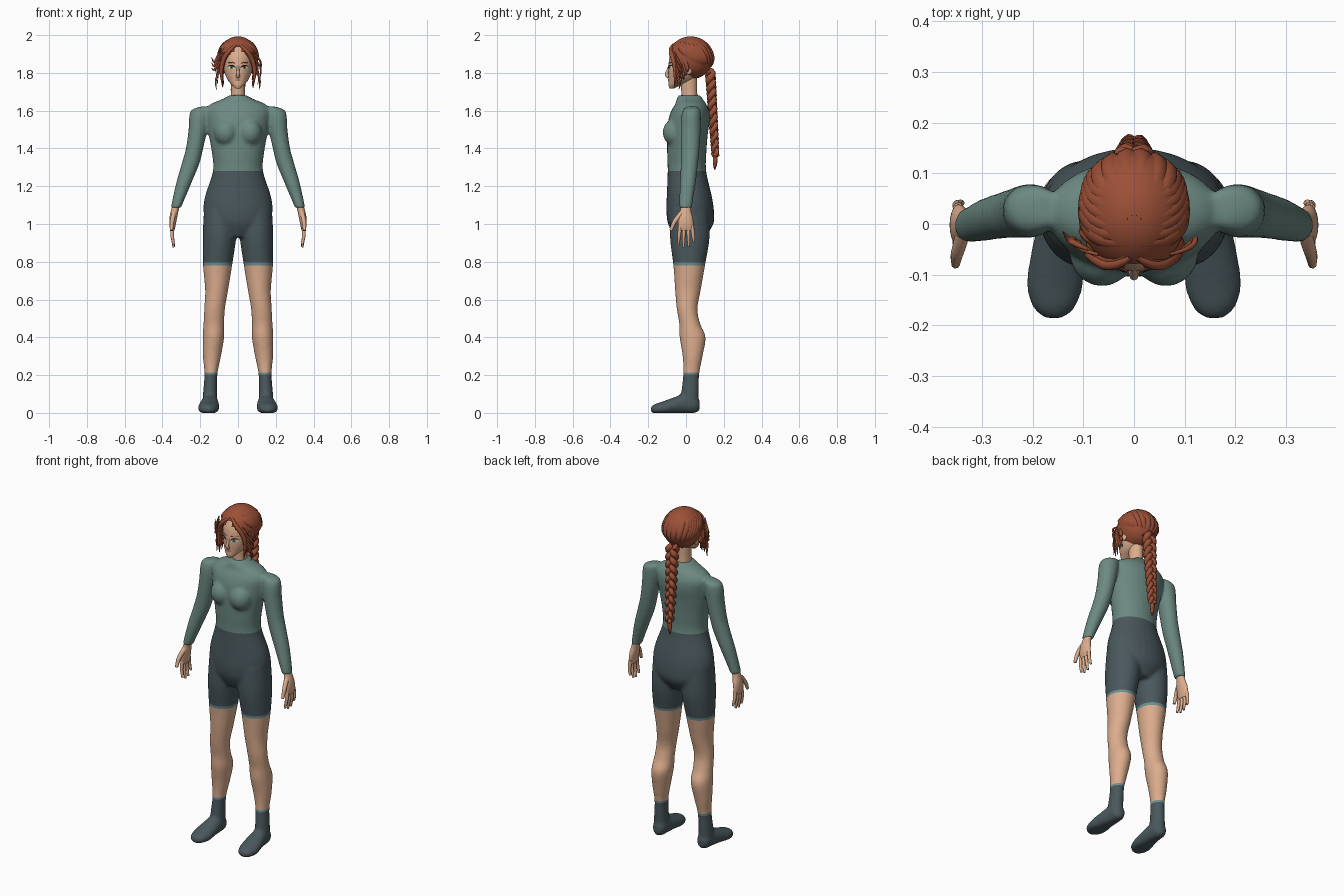
import bpy, bmesh, math, random
from mathutils import Vector, Matrix
from mathutils.bvhtree import BVHTree

random.seed(4)
cube = bpy.data.objects.get("Cube")
if cube:
    bpy.data.objects.remove(cube, do_unlink=True)


def material(name, *rgb):
    m = bpy.data.materials.new(name)
    m.use_nodes = True
    m.diffuse_color = (*rgb, 1)
    m.node_tree.nodes["Principled BSDF"].inputs["Base Color"].default_value = (*rgb, 1)
    return m


SKIN = material("skin", .72, .42, .27)
SHIRT = material("sage_shirt", .15, .25, .225)
SHORTS = material("slate_cloth", .068, .097, .108)
TRIM = material("pale_teal_trim", .15, .28, .29)
HAIR = material("auburn_hair", .33, .08, .038)
WHITE = material("eye_white", .7, .68, .63)
IRIS = material("green_iris", .08, .2, .16)
DARK = material("dark_lash", .03, .015, .012)
LIPS = material("lips", .5, .2, .15)


def add(name, data, *mats):
    obj = bpy.data.objects.new(name, data)
    bpy.context.collection.objects.link(obj)
    data.materials.clear()
    for m in mats:
        data.materials.append(m)
    return obj


def finish(name, bm, *mats):
    bmesh.ops.recalc_face_normals(bm, faces=bm.faces[:])
    me = bpy.data.meshes.new(name)
    bm.to_mesh(me)
    bm.free()
    me.shade_smooth()
    return add(name, me, *mats)


def bake(obj, *mats):
    """Replace an object by its evaluated mesh."""
    bpy.context.view_layer.update()
    me = bpy.data.meshes.new_from_object(obj.evaluated_get(bpy.context.evaluated_depsgraph_get()))
    name = obj.name
    bpy.data.objects.remove(obj, do_unlink=True)
    me.shade_smooth()
    return add(name, me, *mats)


def spline_rows(rows, steps=5):
    """Smooth curve through the cross-sections."""
    out = []
    for i in range(len(rows) - 1):
        four = [rows[min(max(i + k, 0), len(rows) - 1)] for k in (-1, 0, 1, 2)]
        for j in range(steps):
            t = j / steps
            out.append([b + .5 * t * (c - a + t * (2 * a - 5 * b + 4 * c - d + t * (3 * (b - c) + d - a)))
                        for a, b, c, d in zip(*four)])
    return out + [rows[-1]]


def loft(bm, rows, side=1, along_y=False, n=28):
    """Rows hold position, centre x, other centre, and two radii."""
    rings = []
    for t, cx, cv, ru, rv in spline_rows(rows):
        ring = []
        for k in range(n):
            a = math.tau * k / n
            x = side * (cx + max(ru, .002) * math.cos(a))
            v = cv + max(rv, .002) * math.sin(a)
            ring.append(bm.verts.new((x, t, max(v, 0)) if along_y else (x, v, t)))
        rings.append(ring)
    for low, high in zip(rings, rings[1:]):
        for k in range(n):
            m = (k + 1) % n
            bm.faces.new((low[k], low[m], high[m], high[k]))
    bm.faces.new(rings[0])
    bm.faces.new(rings[-1])


def ball(bm, centre, radii):
    bmesh.ops.create_uvsphere(bm, u_segments=32, v_segments=24, radius=1,
                              matrix=Matrix.Translation(centre) @ Matrix.Diagonal((*radii, 1)))


def lock_taper(t):
    return max(.12, math.sin(math.pi * (.12 + .86 * t)) ** .7)


def strands(name, paths, mat, taper=lock_taper):
    """Each path is a list of points with a thickness."""
    cu = bpy.data.curves.new(name, "CURVE")
    cu.dimensions = "3D"
    cu.bevel_depth, cu.bevel_resolution, cu.resolution_u = 1, 2, 5
    cu.use_fill_caps = True
    for pts, r in paths:
        sp = cu.splines.new("NURBS")
        sp.points.add(len(pts) - 1)
        for j, (p, q) in enumerate(zip(sp.points, pts)):
            p.co = (*q, 1)
            p.radius = r * taper(j / (len(pts) - 1))
        sp.order_u, sp.use_endpoint_u = 3, True
    return bake(add(name, cu, mat), mat)


# Clothed body: torso, arms, legs and feet fused into one skin
TORSO = [(.93, 0, .02, .09, .08), (1, 0, .025, .165, .12), (1.07, 0, .022, .183, .126),
         (1.15, 0, .017, .174, .119), (1.28, 0, .005, .133, .102), (1.38, 0, .004, .139, .104),
         (1.48, 0, .008, .157, .108), (1.55, 0, .016, .167, .11), (1.6, 0, .022, .172, .1),
         (1.635, 0, .025, .145, .082), (1.66, 0, .02, .085, .07), (1.682, 0, .018, .045, .058)]
LEG = [(1.08, .09, .02, .09, .1), (.93, .098, .02, .089, .105), (.78, .108, .017, .077, .084),
       (.65, .113, .01, .061, .068), (.55, .124, .006, .055, .055), (.47, .128, .02, .055, .056),
       (.4, .13, .035, .057, .069), (.3, .138, .035, .048, .053), (.21, .143, .028, .035, .043),
       (.12, .147, .022, .037, .046), (.03, .15, .015, .04, .05)]
FOOT = [(.072, .147, .04, .018, .025), (.05, .147, .045, .037, .046), (0, .148, .05, .043, .055),
        (-.06, .152, .04, .052, .044), (-.12, .156, .025, .056, .037), (-.165, .158, .02, .042, .027),
        (-.186, .158, .018, .018, .014)]
ARM = [(1.622, .165, .03, .03, .03), (1.605, .195, .03, .05, .045), (1.57, .203, .027, .055, .052),
       (1.5, .212, .025, .05, .053), (1.4, .23, .022, .046, .05), (1.32, .251, .018, .047, .046),
       (1.22, .286, .01, .041, .042), (1.12, .318, 0, .031, .036), (1.085, .328, -.002, .027, .034)]
bm = bmesh.new()
loft(bm, TORSO)
for s in (1, -1):
    loft(bm, ARM, s)
    loft(bm, LEG, s)
    loft(bm, FOOT, s, along_y=True)
    ball(bm, (s * .063, -.057, 1.485), (.064, .066, .072))
body = finish("body", bm, SKIN)
remesh = body.modifiers.new("fuse", "REMESH")
remesh.mode, remesh.voxel_size = "VOXEL", .008
soften = body.modifiers.new("soften", "SMOOTH")
soften.factor, soften.iterations = .5, 8
body = bake(body, SKIN, SHIRT, SHORTS, TRIM)

# Clean colour borders at waist, hems and socks
WAIST, HEM, HEM_LOW, SOCK, SOCK_LOW = 1.28, .795, .78, .215, .203
bm = bmesh.new()
bm.from_mesh(body.data)
for z in (WAIST, HEM, HEM_LOW, SOCK, SOCK_LOW):
    bmesh.ops.bisect_plane(bm, geom=bm.verts[:] + bm.edges[:] + bm.faces[:],
                           plane_co=(0, 0, z), plane_no=(0, 0, 1))
for f in bm.faces:
    c = f.calc_center_median()
    if c.z > WAIST or (abs(c.x) > .205 and c.z > 1):
        f.material_index = 1
    elif c.z > HEM or c.z < SOCK_LOW:
        f.material_index = 2
    elif c.z > HEM_LOW or c.z < SOCK:
        f.material_index = 3
    else:
        f.material_index = 0
bm.to_mesh(body.data)
bm.free()

# Hands
PALM = [(1.115, .322, 0, .02, .026), (1.07, .335, -.002, .02, .029), (1.03, .343, -.002, .02, .039),
        (.99, .347, -.002, .016, .041), (.965, .347, 0, .01, .036)]
for s, label in ((1, "left"), (-1, "right")):
    bm = bmesh.new()
    loft(bm, PALM, s, n=20)
    finish(label + "_palm", bm, SKIN)
    fingers = []
    for i, tip in enumerate((.89, .877, .882, .905)):
        y = -.031 + .021 * i
        fingers.append(([(s * .347, y, .99), (s * .35, y * 1.15, .95),
                         (s * .346, y * 1.25, .92), (s * .34, y * 1.3, tip)], .0105))
    fingers.append(([(s * .338, -.02, 1.06), (s * .345, -.045, 1.035),
                     (s * .352, -.068, 1), (s * .352, -.08, .965)], .014))
    strands(label + "_fingers", fingers, SKIN, lambda t: 1 - .4 * t * t)

# Neck, head, ears and nose
bm = bmesh.new()
loft(bm, [(1.64, 0, .02, .042, .045), (1.7, 0, .017, .037, .042), (1.8, 0, .015, .038, .044)])
finish("neck", bm, SKIN)
bm = bmesh.new()
loft(bm, [(1.718, 0, -.075, .012, .012), (1.735, 0, -.06, .031, .032), (1.76, 0, -.03, .053, .062),
          (1.8, 0, -.01, .071, .084), (1.85, 0, .002, .079, .094), (1.9, 0, .01, .08, .092),
          (1.95, 0, .015, .06, .065), (1.975, 0, .015, .02, .025)], n=40)
head = finish("head", bm, SKIN)
bm = bmesh.new()
for s in (1, -1):
    ball(bm, (s * .08, .015, 1.82), (.01, .018, .03))
finish("ears", bm, SKIN)
strands("nose", [([(0, -.085, 1.845), (0, -.095, 1.815), (0, -.107, 1.79), (0, -.09, 1.78)], .011)],
        SKIN, lambda t: .5 + .5 * t)

# Painted face details, laid on the head surface
surface = BVHTree.FromPolygons([v.co for v in head.data.vertices], [p.vertices for p in head.data.polygons])


def on_face(x, z, lift):
    hit = surface.ray_cast(Vector((x, -1, z)), Vector((0, 1, 0)))[0]
    return hit - Vector((0, lift, 0))


def plate(name, x, z, rx, rz, lift, mat):
    bm = bmesh.new()
    rim = [bm.verts.new(on_face(x + rx * math.cos(math.tau * k / 16),
                                z + rz * math.sin(math.tau * k / 16), lift)) for k in range(16)]
    hub = bm.verts.new(on_face(x, z, lift + .001))
    for k in range(16):
        bm.faces.new((rim[k], rim[(k + 1) % 16], hub))
    finish(name, bm, mat)


for s, label in ((1, "left"), (-1, "right")):
    plate(label + "_eye", s * .035, 1.829, .018, .009, .002, WHITE)
    plate(label + "_iris", s * .034, 1.829, .0085, .0085, .004, IRIS)
    plate(label + "_pupil", s * .034, 1.829, .004, .004, .006, DARK)
    lash = [on_face(s * x, z, .003) for x, z in ((.015, 1.828), (.025, 1.839), (.042, 1.841), (.056, 1.834))]
    brow = [on_face(s * x, z, .002) for x, z in ((.014, 1.85), (.035, 1.859), (.057, 1.853))]
    strands(label + "_lash", [(lash, .0032)], DARK)
    strands(label + "_eyebrow", [(brow, .0035)], HAIR)
plate("lips", 0, 1.762, .017, .006, .002, LIPS)

# Hair cap, open over the face
CENTRE, SIZE = Vector((0, .025, 1.88)), Vector((.11, .125, .118))
bm = bmesh.new()
ball(bm, CENTRE, SIZE * .96)
bmesh.ops.delete(bm, geom=[f for f in bm.faces if f.calc_center_median().y < -.01
                           and f.calc_center_median().z < 1.945 - abs(f.calc_center_median().x)],
                 context="FACES")
finish("hair_cap", bm, HAIR)


def on_hair(*d):
    return CENTRE + Vector(d).normalized() * SIZE * .86


# Swept locks from the parting to the nape
swept, fringe = [], []
for s in (1, -1):
    for i in range(6):
        start = -.6 + .16 * i
        swept.append(([on_hair(s * .08, start, .9), on_hair(s * .6, start + .02, .7),
                       on_hair(s, -.25 + .2 * i, .25 - .04 * i), on_hair(s * .8, .35 + .1 * i, -.35),
                       on_hair(s * .1, .7, -.72)], .026))
    for i in range(3):
        w = s * (.12 + .3 * i)
        swept.append(([on_hair(w * .4, -.1, 1), on_hair(w, .5, .75), on_hair(w * 1.2, .95, .1),
                       on_hair(w * .7, .85, -.4), on_hair(w * .2, .7, -.75)], .026))
    # Fringe and loose strands framing the face
    for i in range(7):
        j = random.uniform(-.008, .008)
        fringe.append(([(s * .008, -.066 + .01 * i, 1.95 + .004 * i), (s * (.045 + j), -.088 + .011 * i, 1.93 + j),
                        (s * (.083 + j), -.066 + .01 * i, 1.875 + j), (s * (.096 + j), -.055 + .011 * i, 1.8),
                        (s * (.088 + 2 * j), -.06 + .012 * i, 1.73 + .012 * i + 2 * j)], .013))
    for i in range(4):
        j = random.uniform(0, .02)
        fringe.append(([(s * .07, -.06, 1.91 - .02 * i), (s * (.1 + j), -.05, 1.88 - .03 * i),
                        (s * (.108 + j), -.035 + j, 1.83 - .03 * i),
                        (s * (.1 + j), -.04, 1.8 - .03 * i)], .006))
for i in range(3):
    fringe.append(([(-.09, -.05, 1.93 - .02 * i), (-.115, -.04, 1.87 - .02 * i),
                    (-.13, -.03, 1.85 - .02 * i), (-.14, -.015, 1.885 - .03 * i)], .007))
strands("swept_locks", swept, HAIR)
strands("fringe", fringe, HAIR)

# Three-strand braid with a tuft at its end
braid = []
for phase in range(3):
    pts = []
    for k in range(61):
        t = k / 60
        a = t * math.tau * 3.3 + phase * math.tau / 3
        w = .024 - .009 * t
        pts.append((w * math.sin(a), .128 + .028 * t + .011 * math.sin(2 * a), 1.81 - .45 * t))
    braid.append((pts, .019))
strands("braid", braid, HAIR, lambda t: 1 - .4 * t)
tuft = [([(0, .156, 1.375), (.011 * math.cos(a), .155 + .009 * math.sin(a), 1.335), (0, .152, 1.285)], .012)
        for a in (0, 1.6, 3.1, 4.7)]
strands("braid_tuft", tuft, HAIR)
